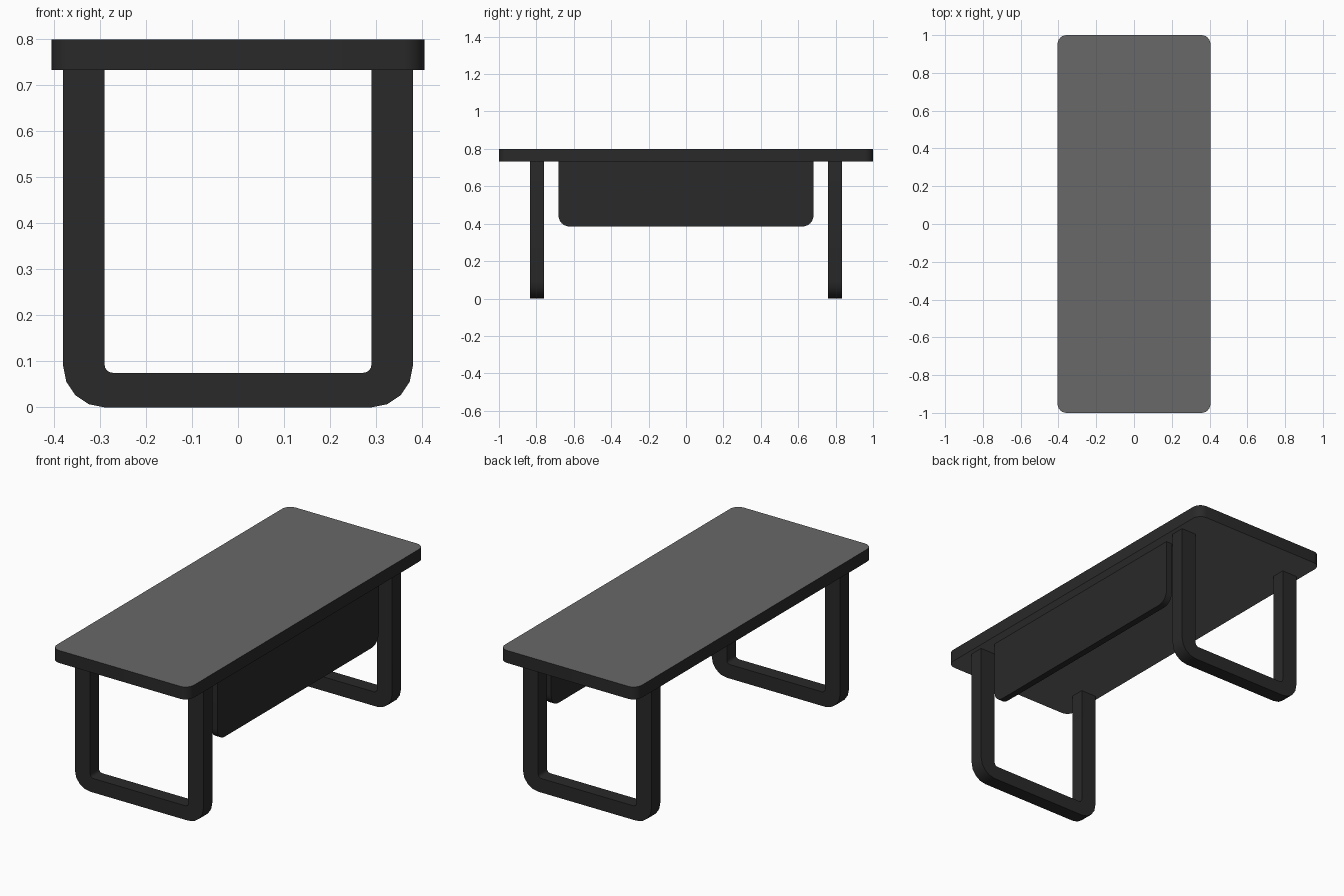
import bpy, bmesh, math
from mathutils import Vector

if "Cube" in bpy.data.objects:
    bpy.data.objects.remove(bpy.data.objects["Cube"])


def material(name, value):
    m = bpy.data.materials.new(name)
    m.diffuse_color = (value, value, value, 1)
    m.use_nodes = True
    m.node_tree.nodes["Principled BSDF"].inputs["Base Color"].default_value = m.diffuse_color
    return m


dark = material("charcoal", 0.0225)
grey = material("mid grey", 0.14)


def arc(cx, cy, r, a0, a1, n):
    """Points on a circular corner, angles in degrees."""
    return [(cx + r * math.cos(math.radians(a0 + (a1 - a0) * i / n)),
             cy + r * math.sin(math.radians(a0 + (a1 - a0) * i / n))) for i in range(n + 1)]


def extrude(name, points, direction, mats):
    """Extrude a closed 3D outline along a direction."""
    bm = bmesh.new()
    face = bm.faces.new([bm.verts.new(p) for p in points])
    res = bmesh.ops.extrude_face_region(bm, geom=[face])
    moved = [v for v in res["geom"] if isinstance(v, bmesh.types.BMVert)]
    bmesh.ops.translate(bm, verts=moved, vec=Vector(direction))
    bmesh.ops.recalc_face_normals(bm, faces=bm.faces)
    me = bpy.data.meshes.new(name)
    for m in mats:
        me.materials.append(m)
    ob = bpy.data.objects.new(name, me)
    bpy.context.collection.objects.link(ob)
    # grey upper and lower surfaces between dark edges
    if len(mats) > 1:
        bm.normal_update()
        for f in bm.faces:
            f.material_index = int(abs(f.normal.z) > 0.9)
    bm.to_mesh(me)
    bm.free()
    return ob


UNDER = 0.733

# Table top: rounded rectangle slab
hx, hy, r = 0.405, 1.0, 0.048
outline = (arc(hx - r, hy - r, r, 0, 90, 6) + arc(-hx + r, hy - r, r, 90, 180, 6)
           + arc(-hx + r, -hy + r, r, 180, 270, 6) + arc(hx - r, -hy + r, r, 270, 360, 6))
top = extrude("table_top", [(x, y, UNDER) for x, y in outline], (0, 0, 0.8 - UNDER), [dark, grey])

# U-shaped leg frames, one near each end
ro, ri = 0.09, 0.018
outer = arc(-0.38 + ro, ro, ro, 180, 270, 4) + arc(0.38 - ro, ro, ro, 270, 360, 4)
inner = arc(0.29 - ri, 0.075 + ri, ri, 360, 270, 4) + arc(-0.29 + ri, 0.075 + ri, ri, 270, 180, 4)
frame = ([(-0.38, UNDER)] + outer + [(0.38, UNDER), (0.29, UNDER)] + inner + [(-0.29, UNDER)])
parts = [top]
for name, y in (("front_leg_frame", -0.835), ("back_leg_frame", 0.76)):
    parts.append(extrude(name, [(x, y, z) for x, z in frame], (0, 0.075, 0), [dark]))

# Hanging modesty panel on the right side, rounded lower corners
pw, pz, pr = 0.682, 0.385, 0.06
panel = ([(-pw, UNDER)] + arc(-pw + pr, pz + pr, pr, 180, 270, 6)
         + arc(pw - pr, pz + pr, pr, 270, 360, 6) + [(pw, UNDER)])
parts.append(extrude("modesty_panel", [(0.32, y, z) for y, z in panel], (0.036, 0, 0), [dark]))

# Smooth the rounded corners, keep edges crisp
for ob in parts:
    bpy.ops.object.select_all(action='DESELECT')
    ob.select_set(True)
    bpy.context.view_layer.objects.active = ob
    bpy.ops.object.shade_smooth_by_angle(angle=math.radians(35))
